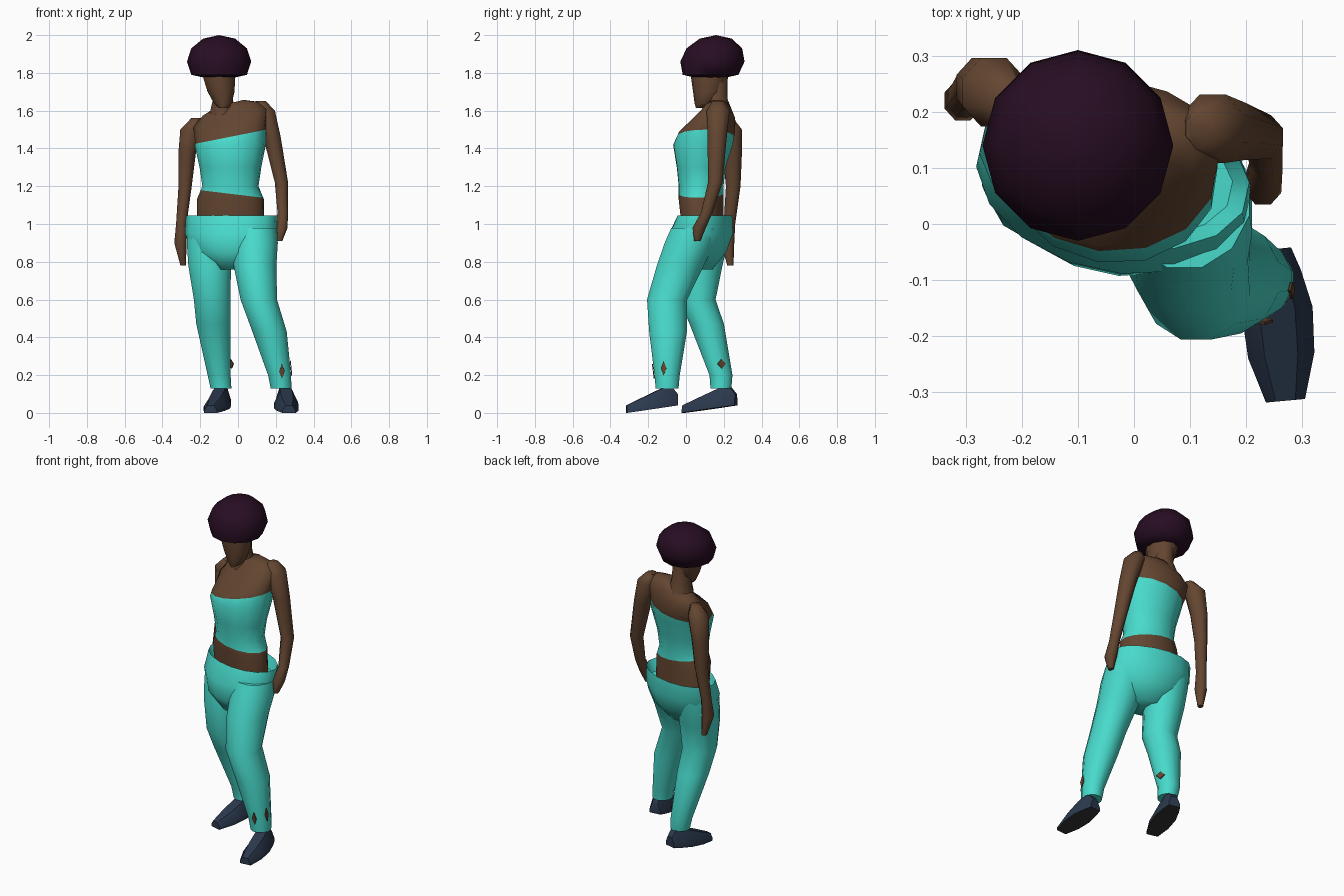
import bpy, bmesh, math
from mathutils import Vector

UP = Vector((0, 0, 1))

cube = bpy.data.objects.get("Cube")
if cube:
    bpy.data.objects.remove(cube, do_unlink=True)


def material(name, *rgb):
    m = bpy.data.materials.new(name)
    m.use_nodes = True
    m.diffuse_color = (*rgb, 1)
    m.node_tree.nodes["Principled BSDF"].inputs["Base Color"].default_value = (*rgb, 1)
    return m


skin = material("brown skin", 0.125, 0.06, 0.03)
cloth = material("turquoise cloth", 0.065, 0.7, 0.6)
plum = material("dark plum hair", 0.02, 0.004, 0.016)
navy = material("navy shoe", 0.024, 0.04, 0.075)
grey = material("dark grey sole", 0.03, 0.03, 0.03)


def finish(name, bm, *materials, angle=60):
    """Turn a bmesh into a shaded object with its materials."""
    bmesh.ops.recalc_face_normals(bm, faces=bm.faces[:])
    mesh = bpy.data.meshes.new(name)
    bm.to_mesh(mesh)
    bm.free()
    for m in materials:
        mesh.materials.append(m)
    ob = bpy.data.objects.new(name, mesh)
    bpy.context.collection.objects.link(ob)
    bpy.ops.object.select_all(action="DESELECT")
    ob.select_set(True)
    bpy.context.view_layer.objects.active = ob
    bpy.ops.object.shade_smooth_by_angle(angle=math.radians(angle))
    return ob


def bridge(loops, open_start=False):
    """Skin a list of equal point loops into a tube."""
    bm = bmesh.new()
    rows = [[bm.verts.new(p) for p in loop] for loop in loops]
    for a, b in zip(rows, rows[1:]):
        for i in range(len(a)):
            bm.faces.new((a[i - 1], a[i], b[i], b[i - 1]))
    bm.faces.new(rows[-1])
    if not open_start:
        bm.faces.new(rows[0])
    return bm


def ring(centre, width, depth, sides, yaw=0, tilt=0):
    """Horizontal ellipse, turned by yaw and rising sideways by tilt."""
    points = []
    for i in range(sides):
        a = math.tau * (i + 0.5) / sides
        u, v = width * math.cos(a), depth * math.sin(a)
        x = u * math.cos(yaw) - v * math.sin(yaw)
        y = u * math.sin(yaw) + v * math.cos(yaw)
        points.append(Vector(centre) + Vector((x, y, tilt * x)))
    return points


def limb(name, joints, widths, mat, depth=1.1, sides=10):
    """Tube through joints, one ring for each."""
    return finish(name, bridge([ring(j, w, w * depth, sides)
                                for j, w in zip(joints, widths)]), mat)


# Torso: the shoulder line tilts more and more above the chest
torso_rings = []
for z, y, width, depth in ((0.96, 0.09, 0.18, 0.11), (1.13, 0.08, 0.18, 0.12),
                           (1.2, 0.08, 0.15, 0.12), (1.3, 0.08, 0.165, 0.13),
                           (1.42, 0.09, 0.19, 0.16), (1.48, 0.11, 0.19, 0.15),
                           (1.56, 0.16, 0.2, 0.1), (1.61, 0.17, 0.15, 0.07),
                           (1.64, 0.17, 0.07, 0.05)):
    tilt = min(max(z - 1.4, 0) * 2, 0.25)
    torso_rings.append(ring((-0.04, y, z), width, depth, 14, yaw=-0.15, tilt=tilt))
bm = bridge(torso_rings)

# Strapless top: the cloth lies between a slanted neckline and hem
neckline = UP * 1.47, Vector((-0.2, 0, 1))
hem = UP * 1.155, Vector((0.12, 0, 1))
for point, normal in (neckline, hem):
    bmesh.ops.bisect_plane(bm, geom=bm.verts[:] + bm.edges[:] + bm.faces[:],
                           plane_co=point, plane_no=normal)


def is_above(face, plane):
    return (face.calc_center_median() - plane[0]).dot(plane[1]) > 0


for f in bm.faces:
    f.material_index = int(is_above(f, hem) and not is_above(f, neckline))
finish("torso_and_top", bm, skin, cloth)

# Neck and head, chin first
limb("neck", [(-0.08, 0.17, 1.58), (-0.08, 0.16, 1.66), (-0.09, 0.16, 1.8)],
     [0.075, 0.055, 0.055], skin)
limb("head", [(-0.08, 0.08, 1.615), (-0.08, 0.1, 1.64), (-0.09, 0.12, 1.7),
              (-0.1, 0.125, 1.78), (-0.1, 0.13, 1.86)],
     [0.025, 0.05, 0.075, 0.09, 0.09], skin)

# Rounded hair: a coarse ball with a flat underside, leaning back at the top
bm = bmesh.new()
bmesh.ops.create_uvsphere(bm, u_segments=12, v_segments=6, radius=1)
for v in bm.verts:
    x, y, z = v.co
    z = max(z, -0.6)
    v.co = Vector((-0.1, 0.14, 1.86)) + Vector((x * 0.17, y * 0.17 + z * 0.02, z * 0.14))
finish("hair", bm, plum)

# Arms: the left hand holds the waistband, the right one hangs
arm_widths = [0.03, 0.06, 0.05, 0.038, 0.03, 0.035, 0.016]
limb("left_arm", [(0.12, 0.17, 1.65), (0.14, 0.17, 1.6), (0.18, 0.165, 1.46),
                  (0.23, 0.155, 1.22), (0.237, 0.11, 1.06), (0.23, 0.07, 0.98),
                  (0.22, 0.06, 0.91)], arm_widths, skin, sides=8)
limb("right_arm", [(-0.22, 0.22, 1.56), (-0.25, 0.235, 1.5), (-0.27, 0.245, 1.37),
                   (-0.28, 0.25, 1.2), (-0.3, 0.23, 1), (-0.305, 0.22, 0.9),
                   (-0.29, 0.235, 0.78)], arm_widths, skin, sides=8)

# Loose trouser waist: open on top with a turned-in rim
waist = [ring((-0.035, y, z), width, depth, 16, yaw=-0.22)
         for z, y, width, depth in ((0.98, 0.1, 0.215, 0.115), (1.045, 0.1, 0.245, 0.14),
                                    (0.95, 0.08, 0.25, 0.165), (0.85, 0.06, 0.21, 0.15),
                                    (0.76, 0.05, 0.09, 0.09))]
finish("trouser_waist", bridge(waist, open_start=True), cloth)

# Trouser legs: the left one steps forward, the right one bends back
leg_widths = [0.12, 0.125, 0.117, 0.1, 0.094, 0.063, 0.057]
left_leg = limb("left_trouser_leg", [(0.09, 0.05, 0.98), (0.09, 0.02, 0.9),
                                     (0.09, -0.03, 0.78), (0.11, -0.1, 0.6),
                                     (0.167, -0.095, 0.43), (0.22, -0.1, 0.2),
                                     (0.228, -0.1, 0.13)], leg_widths, cloth, sides=12)
right_leg = limb("right_trouser_leg", [(-0.15, 0.11, 0.98), (-0.15, 0.1, 0.9),
                                       (-0.15, 0.08, 0.78), (-0.137, 0.06, 0.6),
                                       (-0.13, 0.11, 0.47), (-0.1, 0.185, 0.2),
                                       (-0.09, 0.185, 0.13)],
                 leg_widths, cloth, depth=1, sides=12)


# Small tears near the cuffs, as thin diamond plates on the cloth
def tear(name, leg, near, width, height):
    _, point, normal, _ = leg.closest_point_on_mesh(Vector(near))
    side = normal.cross(UP).normalized() * width
    rise = side.normalized().cross(normal) * height
    corners = side, rise, -side, -rise
    plate = [[point + normal * lift + c for c in corners] for lift in (0.001, 0.006)]
    finish(name, bridge(plate), skin)


tear("left_front_tear", left_leg, (0.25, -0.2, 0.22), 0.015, 0.04)
tear("left_outer_tear", left_leg, (0.32, -0.13, 0.24), 0.015, 0.04)
tear("right_inner_tear", right_leg, (0, 0.19, 0.26), 0.025, 0.025)


# Pointed shoes, built from heel to toe
def shoe(name, heel, toe):
    heel, toe = Vector(heel), Vector(toe)
    side = (toe - heel).cross(UP).normalized()
    loops = []
    for t in (0, 0.15, 0.4, 0.7, 1):
        centre = heel.lerp(toe, t)
        half = 0.035 + 0.03 * math.sin(math.pi * t)
        low = 0.04 * (1 - t)
        high = min(0.1 + 0.4 * t, 0.17 - 0.13 * t)
        mid = low + (high - low) / 3
        outline = [(1, low), (1, mid), (0.5, high)]
        outline += [(-s, z) for s, z in reversed(outline)]
        loops.append([centre + side * half * s + UP * z for s, z in outline])
    bm = bridge(loops)
    bmesh.ops.recalc_face_normals(bm, faces=bm.faces[:])
    for f in bm.faces:
        f.material_index = int(f.normal.z < -0.7)
    finish(name, bm, navy, grey, angle=40)


shoe("left_shoe", (0.245, -0.045, 0), (0.27, -0.315, 0))
shoe("right_shoe", (-0.075, 0.265, 0), (-0.145, -0.015, 0))
